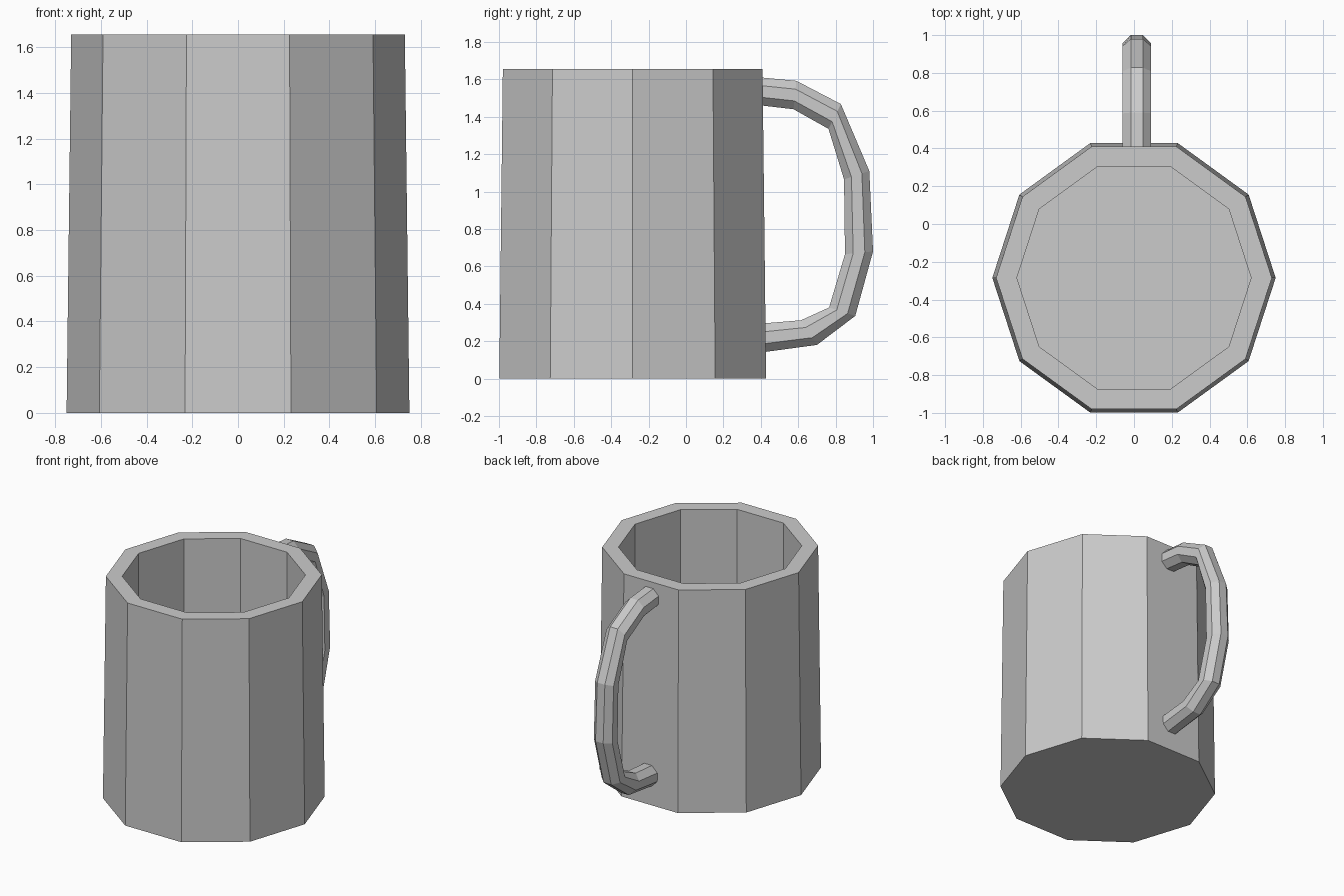
import bpy, bmesh
from math import sin, cos, pi
from mathutils import Vector

if "Cube" in bpy.data.objects:
    bpy.data.objects.remove(bpy.data.objects["Cube"])


def ring(bm, pts):
    return [bm.verts.new(p) for p in pts]


def skin(name, rings):
    """Bridge successive rings with quads and cap both ends."""
    bm = bmesh.new()
    loops = [ring(bm, r) for r in rings]
    for a, b in zip(loops, loops[1:]):
        n = len(a)
        for i in range(n):
            j = (i + 1) % n
            bm.faces.new((a[i], a[j], b[j], b[i]))
    bm.faces.new(loops[0][::-1])
    bm.faces.new(loops[-1])
    bmesh.ops.recalc_face_normals(bm, faces=bm.faces[:])
    mesh = bpy.data.meshes.new(name)
    bm.to_mesh(mesh)
    bm.free()
    obj = bpy.data.objects.new(name, mesh)
    bpy.context.collection.objects.link(obj)
    return obj


# Ten-sided cup: outer base, outer rim, inner rim, inner floor (radius, height)
SIDES, CENTRE_Y = 10, -0.285
profile = [(0.75, 0), (0.73, 1.655), (0.62, 1.655), (0.62, 0.11)]
skin("mug_body", [[(r * cos(2 * pi * i / SIDES),
                    CENTRE_Y + r * sin(2 * pi * i / SIDES), z)
                   for i in range(SIDES)] for r, z in profile])

# Eight-sided handle swept between outer and inner edge points (y, z)
outer = [(0.38, 1.612), (0.59, 1.592), (0.828, 1.468), (0.98, 1.11),
         (1.0, 0.68), (0.905, 0.335), (0.70, 0.18), (0.39, 0.138)]
inner = [(0.38, 1.463), (0.575, 1.44), (0.762, 1.335), (0.845, 1.065),
         (0.85, 0.665), (0.765, 0.38), (0.615, 0.312), (0.39, 0.293)]
HALF_WIDTH, HANDLE_X = 0.076, 0.015
rings = []
for o, n in zip(outer, inner):
    o, n = Vector((HANDLE_X, *o)), Vector((HANDLE_X, *n))
    mid, half = (o + n) / 2, (o - n) / 2
    side = Vector((HALF_WIDTH, 0, 0))
    k = 1 / cos(pi / 8)
    rings.append([mid + half * (k * cos(a)) + side * (k * sin(a))
                  for a in (pi / 8 + i * pi / 4 for i in range(8))])
skin("handle", rings)
